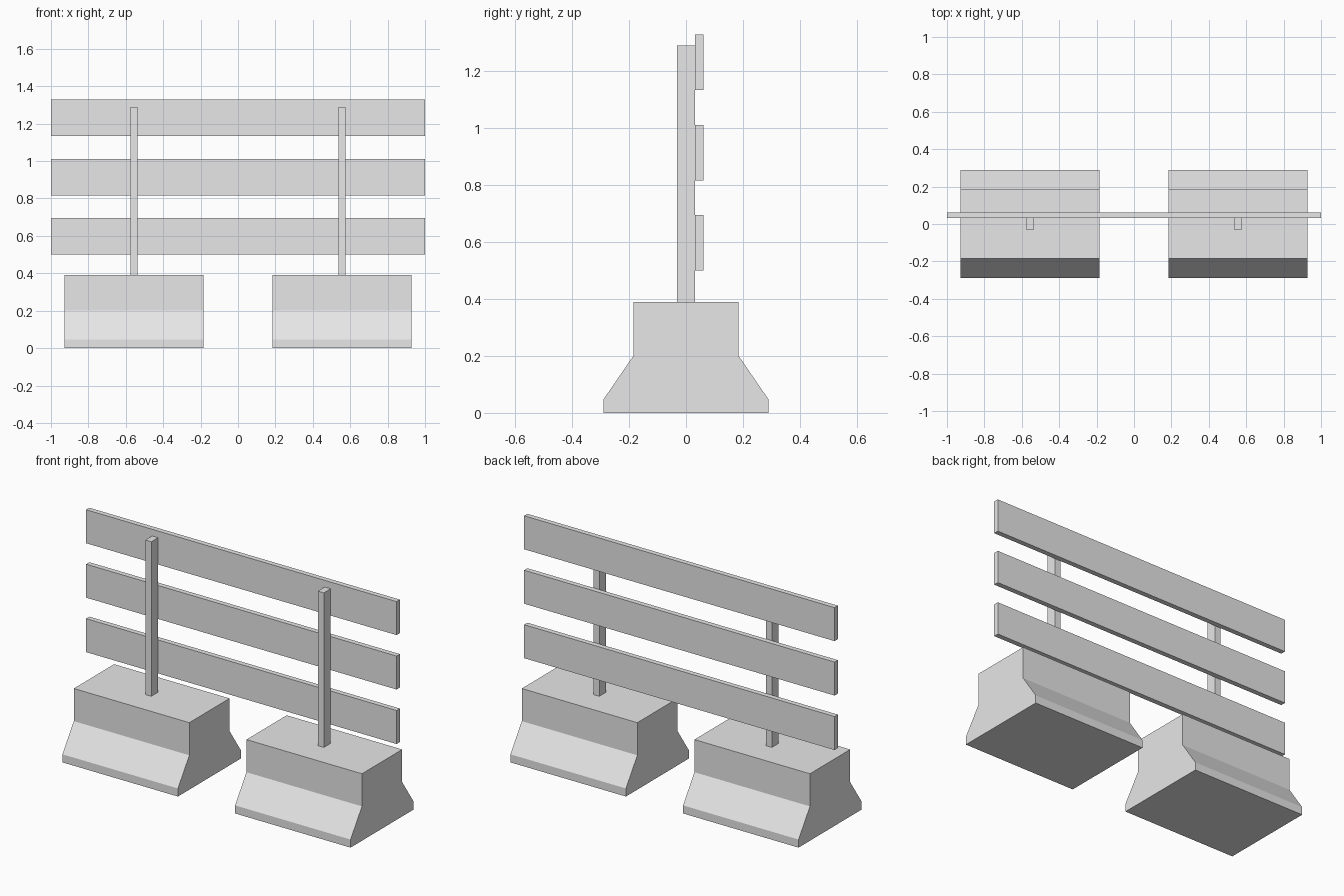
import bpy
import bmesh

cube = bpy.data.objects.get("Cube")
if cube:
    bpy.data.objects.remove(cube, do_unlink=True)

grey = bpy.data.materials.new("plain_grey")
grey.use_nodes = True
grey.diffuse_color = (0.8, 0.8, 0.8, 1)
grey.node_tree.nodes["Principled BSDF"].inputs["Base Color"].default_value = (0.8, 0.8, 0.8, 1)


def extrude_profile(name, profile, x0, x1):
    """Extrude a closed (y, z) outline along x."""
    bm = bmesh.new()
    face = bm.faces.new([bm.verts.new((x0, y, z)) for y, z in profile])
    result = bmesh.ops.extrude_face_region(bm, geom=[face])
    verts = [v for v in result["geom"] if isinstance(v, bmesh.types.BMVert)]
    bmesh.ops.translate(bm, verts=verts, vec=(x1 - x0, 0, 0))
    bmesh.ops.recalc_face_normals(bm, faces=bm.faces)
    mesh = bpy.data.meshes.new(name)
    bm.to_mesh(mesh)
    bm.free()
    mesh.materials.append(grey)
    obj = bpy.data.objects.new(name, mesh)
    bpy.context.collection.objects.link(obj)
    return obj


def box(name, x0, x1, y0, y1, z0, z1):
    return extrude_profile(name, [(y0, z0), (y1, z0), (y1, z1), (y0, z1)], x0, x1)


# Flared concrete foot outline: lip, slope, upright block
half = [(0.29, 0), (0.29, 0.047), (0.185, 0.2), (0.185, 0.39)]
foot_outline = half + [(-y, z) for y, z in reversed(half)]

# A foot and an upright post on each side
for side, centre in (("left", 0.556), ("right", -0.556)):
    extrude_profile(side + "_foot", foot_outline, centre - 0.372, centre + 0.372)
    box(side + "_post", centre - 0.019, centre + 0.019, -0.031, 0.031, 0.39, 1.29)

# Three planks fixed behind the posts
for name, bottom in (("lower", 0.5), ("middle", 0.817), ("upper", 1.134)):
    box(name + "_plank", -1, 1, 0.031, 0.061, bottom, bottom + 0.195)
